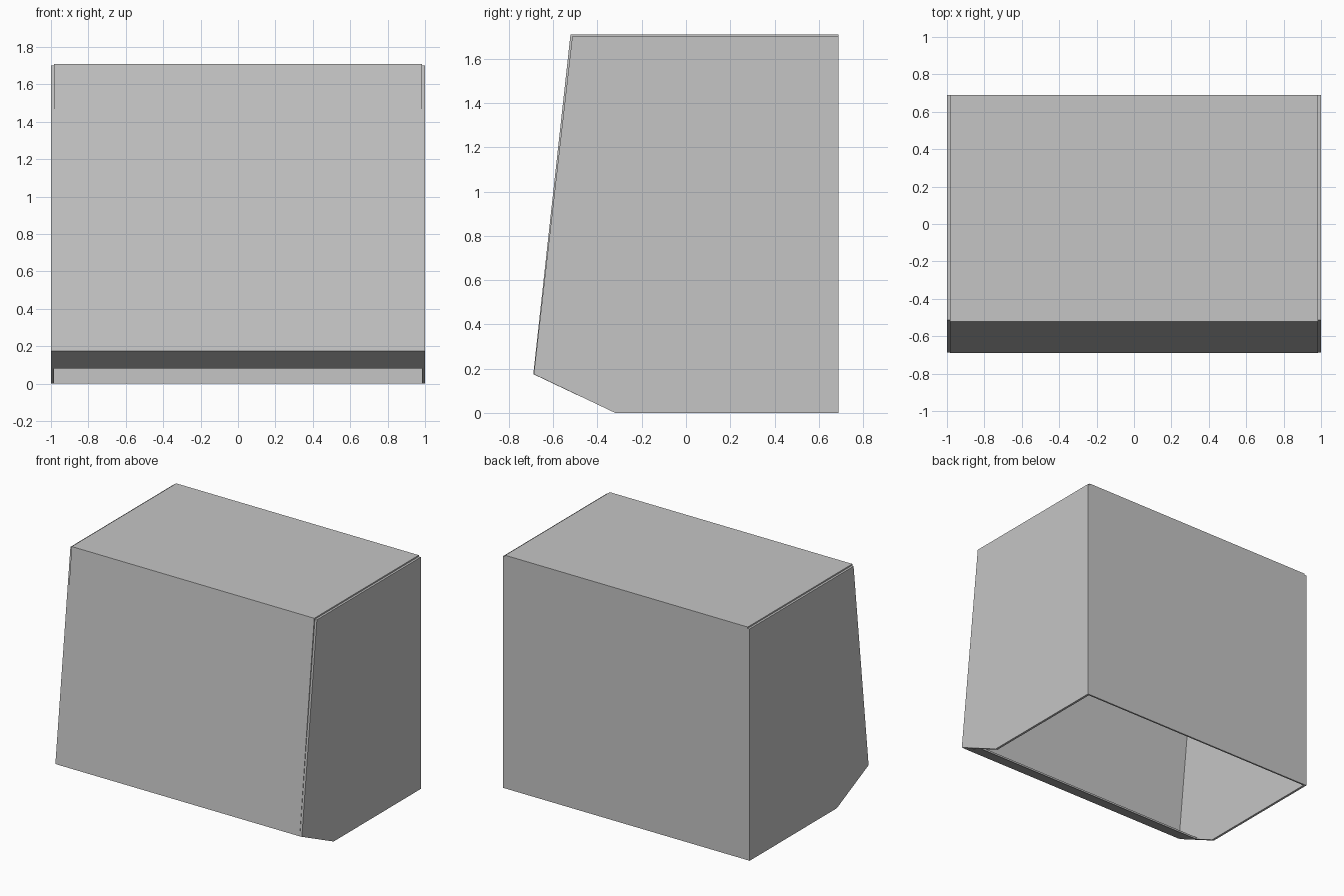
import bpy
import bmesh

HALF_WIDTH = 1.0
WALL = 0.017

cube = bpy.data.objects.get("Cube")
if cube:
    bpy.data.objects.remove(cube, do_unlink=True)

# One plain grey for the whole hood
grey = bpy.data.materials.new("plain_grey")
grey.use_nodes = True
colour = (0.56, 0.56, 0.56, 1)
grey.diffuse_color = colour
grey.node_tree.nodes["Principled BSDF"].inputs["Base Color"].default_value = colour


def make_panel(name, bm, thickness):
    """Turn a surface into a sheet that thickens inward from its outer face."""
    mesh = bpy.data.meshes.new(name)
    bm.to_mesh(mesh)
    bm.free()
    mesh.materials.append(grey)
    obj = bpy.data.objects.new(name, mesh)
    bpy.context.collection.objects.link(obj)
    solid = obj.modifiers.new("sheet_thickness", "SOLIDIFY")
    solid.thickness = thickness
    solid.offset = -1
    solid.use_even_offset = True
    return obj


# Side panels: flat outline in (y, z) with a chamfered lower front corner
side_outline = [(-0.32, 0), (0.69, 0), (0.69, 1.70), (-0.514, 1.70), (-0.688, 0.175)]
for name, side in (("left_side_panel", 1), ("right_side_panel", -1)):
    bm = bmesh.new()
    verts = [bm.verts.new((side * HALF_WIDTH, y, z)) for y, z in side_outline]
    bm.faces.new(verts if side > 0 else verts[::-1])
    make_panel(name, bm, WALL)

# Folded sheet: front lip, sloping front, top and back, open underneath
fold_path = [(-0.49, 0.08), (-0.69, 0.175), (-0.522, 1.71), (0.69, 1.71), (0.69, 0)]
inner = HALF_WIDTH - WALL + 0.001
bm = bmesh.new()
rows = [[bm.verts.new((x, y, z)) for x in (-inner, inner)] for y, z in fold_path]
for (a, b), (d, c) in zip(rows, rows[1:]):
    bm.faces.new((a, b, c, d))
make_panel("folded_front_top_and_back", bm, 0.012)
